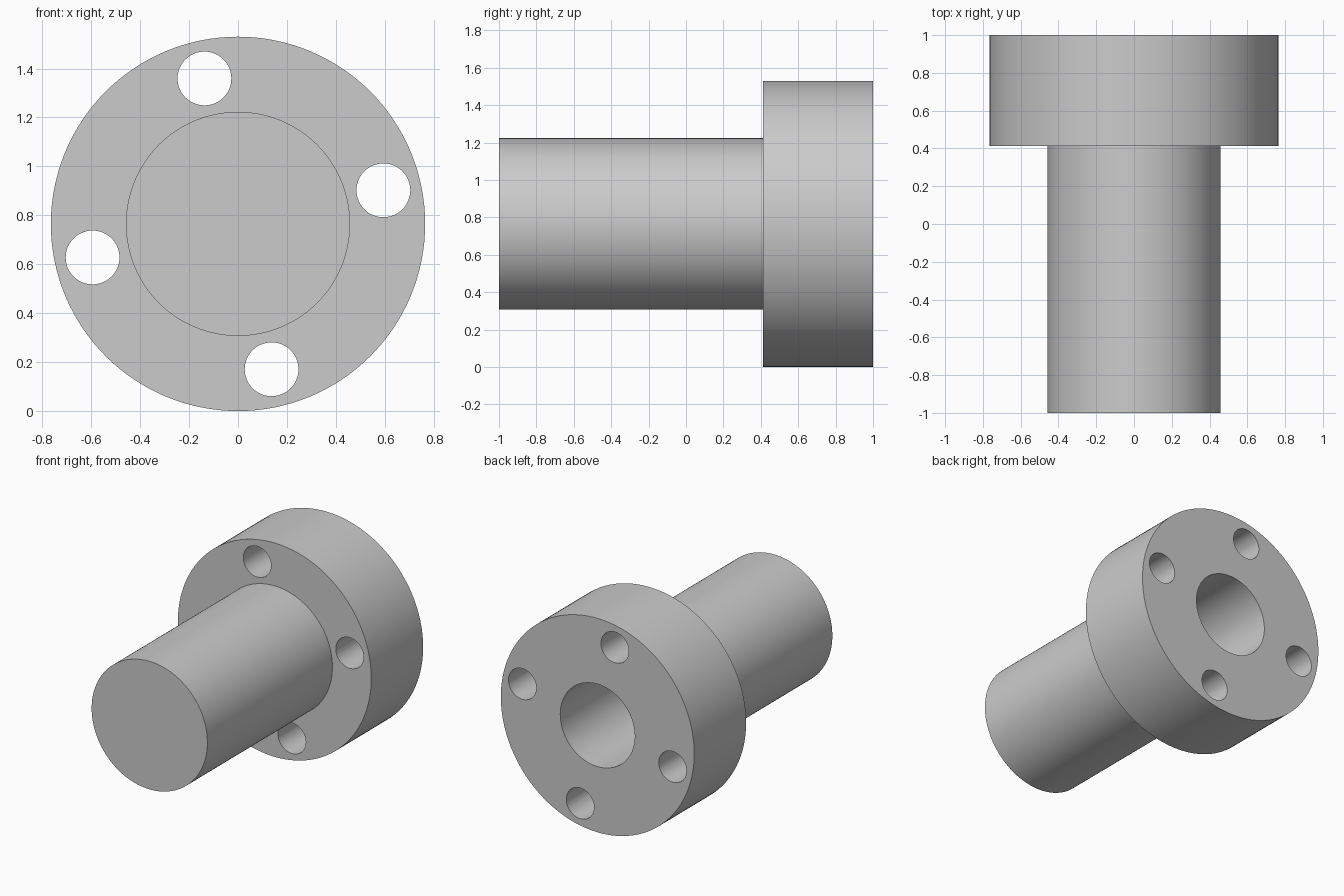
import bpy, bmesh, math
from mathutils import Matrix, Vector

cube = bpy.data.objects.get("Cube")
if cube:
    bpy.data.objects.remove(cube, do_unlink=True)

RADIUS = 0.765          # flange radius and axis height
SHAFT, BORE = 0.458, 0.295
FRONT, SHOULDER, BACK, BORE_END = -1.0, 0.413, 1.0, -0.6
HOLE, PITCH, TWIST = 0.11, 0.61, math.radians(13)

steel = bpy.data.materials.new("plain grey")
steel.use_nodes = True
grey = (0.6, 0.6, 0.6, 1)
steel.diffuse_color = grey
steel.node_tree.nodes["Principled BSDF"].inputs["Base Color"].default_value = grey


def add_object(name, bm):
    mesh = bpy.data.meshes.new(name)
    bmesh.ops.recalc_face_normals(bm, faces=bm.faces)
    bm.to_mesh(mesh)
    bm.free()
    mesh.materials.append(steel)
    obj = bpy.data.objects.new(name, mesh)
    bpy.context.collection.objects.link(obj)
    return obj


def turn(name, profile, segments):
    """Turn a (radius, y) profile around the horizontal axis."""
    bm = bmesh.new()
    rings = []
    for r, y in profile:
        rings.append([bm.verts.new((r * math.cos(a), y, RADIUS + r * math.sin(a)))
                      for a in (2 * math.pi * i / segments for i in range(segments))])
    for a, b in zip(rings, rings[1:]):
        for i in range(segments):
            j = (i + 1) % segments
            bm.faces.new((a[i], a[j], b[j], b[i]))
    bm.faces.new(rings[0])
    bm.faces.new(rings[-1])
    return add_object(name, bm)


# Shaft, flange and blind bore in one turned body
body = turn("flanged_shaft", [
    (SHAFT, FRONT), (SHAFT, SHOULDER), (RADIUS, SHOULDER),
    (RADIUS, BACK), (BORE, BACK), (BORE, BORE_END)], 128)

# Four bolt holes through the flange
bm = bmesh.new()
for k in range(4):
    a = TWIST + k * math.pi / 2
    spot = Vector((PITCH * math.cos(a), (SHOULDER + BACK) / 2, RADIUS + PITCH * math.sin(a)))
    bmesh.ops.create_cone(bm, cap_ends=True, segments=48, radius1=HOLE, radius2=HOLE, depth=1,
                          matrix=Matrix.Translation(spot) @ Matrix.Rotation(math.pi / 2, 4, 'X'))
drills = add_object("bolt_hole_cutters", bm)
drills.hide_render = True

cut = body.modifiers.new("bolt holes", 'BOOLEAN')
cut.operation = 'DIFFERENCE'
cut.solver = 'EXACT'
cut.object = drills
bpy.ops.object.select_all(action='DESELECT')
bpy.context.view_layer.objects.active = body
body.select_set(True)
bpy.ops.object.modifier_apply(modifier=cut.name)
bpy.data.objects.remove(drills, do_unlink=True)
bpy.ops.object.shade_smooth_by_angle(angle=math.radians(30))
